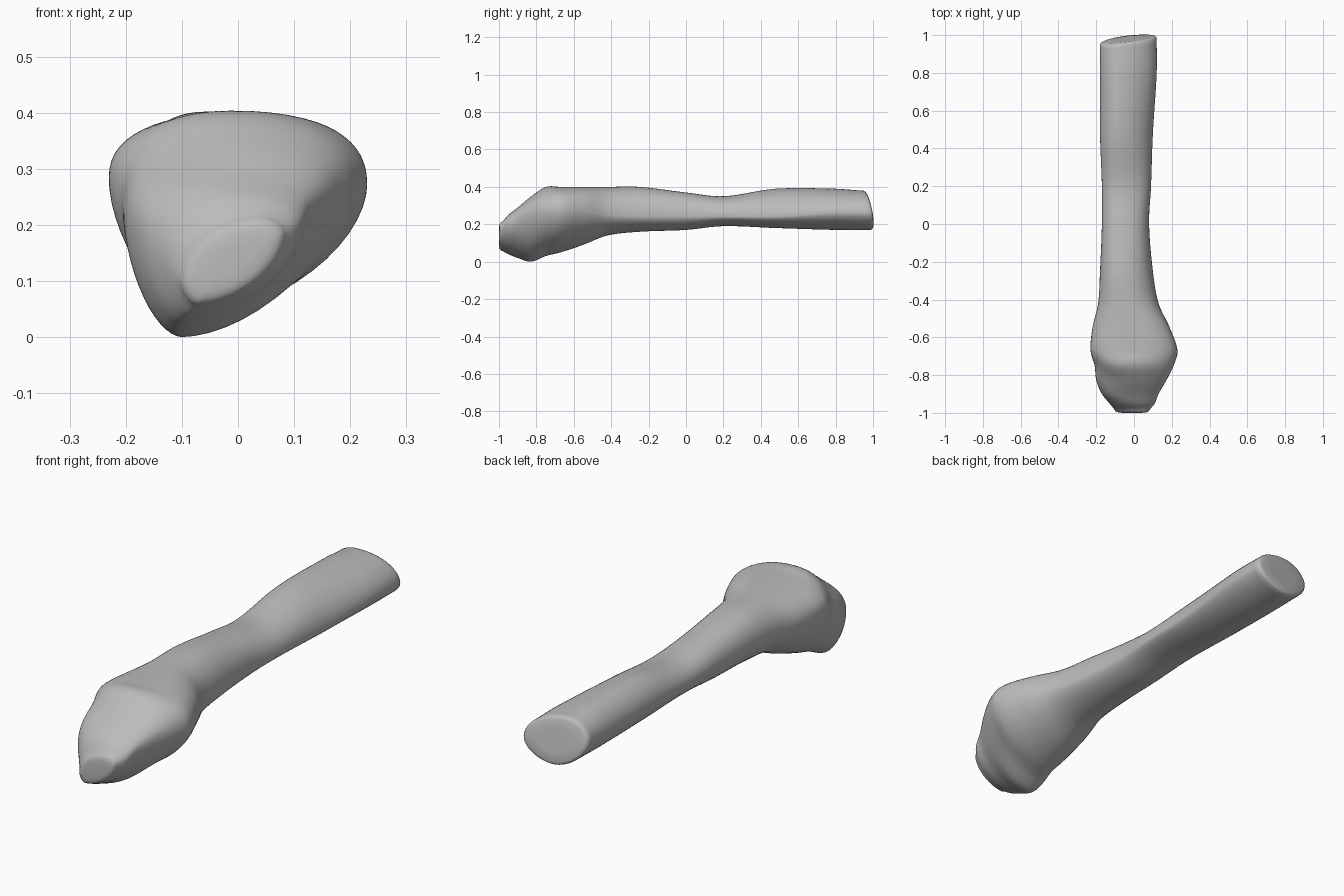
import bpy
import bmesh
import math
from mathutils import Vector

cube = bpy.data.objects.get("Cube")
if cube:
    bpy.data.objects.remove(cube, do_unlink=True)

# Cross-sections along the bone, in hundredths:
# y, left, right, bottom, top, x of top, x of bottom, z of left, z of right, roundness
SECTIONS = [
    (-99, -10, 8, 6, 21, 4, -7, 10, 18, 20),
    (-95, -13, 11, 4, 25, 1, -9, 14, 20, 22),
    (-90, -17, 13, 2, 29, -2, -10, 18, 23, 24),
    (-83, -20, 17, 0, 35, -5, -10, 21, 26, 24),
    (-75, -21, 21, 3, 40, -3, -8, 25, 27, 23),
    (-67, -23, 23, 5, 40, 1, -6, 28, 27, 24),
    (-55, -22, 19, 9, 40, 0, -5, 28, 27, 23),
    (-42, -19, 13, 14, 40, -4, -4, 28, 25, 22),
    (-25, -18, 10, 16, 40, -6, -4, 28, 24, 22),
    (0, -17, 8, 17, 37, -6, -4, 27, 24, 23),
    (20, -17, 9, 19, 35, -6, -4, 27, 24, 22),
    (48, -18, 10, 18, 39, -8, -5, 29, 24, 19),
    (80, -18, 12, 17, 39, -8, -4, 29, 26, 19),
    (97, -18, 12, 17, 38, -7, -3, 29, 26, 20),
]
STEPS = 8
QUARTER = 14


def spline(a, b, c, d, t):
    """Smooth value between b and c, allowing for uneven spacing in y."""
    span = c[0] - b[0]
    out = []
    for i in range(len(b)):
        m0 = (c[i] - a[i]) / (c[0] - a[0]) * span
        m1 = (d[i] - b[i]) / (d[0] - b[0]) * span
        out.append((2 * t**3 - 3 * t**2 + 1) * b[i] + (t**3 - 2 * t**2 + t) * m0
                   + (3 * t**2 - 2 * t**3) * c[i] + (t**3 - t**2) * m1)
    return out


def power(value, n):
    return math.copysign(abs(value) ** (2 / n), value)


def ring(section, scale=1.0):
    """One closed loop made of four rounded quarters between the extremes."""
    y, left, right, bottom, top, xt, xb, zl, zr = [v / 100 for v in section[:9]]
    mid = Vector(((left + right) / 2, y, (top + bottom) / 2))
    points = []
    for k in range(4 * QUARTER):
        angle = math.tau * k / (4 * QUARTER)
        c, s = math.cos(angle), math.sin(angle)
        n = section[9] / 10 if s > 0 else 1.75
        c, s = power(c, n), power(s, n)
        side, z_side = (right, zr) if c > 0 else (left, zl)
        pole, z_pole = (xt, top) if s > 0 else (xb, bottom)
        p = Vector((pole + (side - pole) * abs(c), y,
                    z_side + (z_pole - z_side) * abs(s)))
        p = mid + (p - mid) * scale
        # Slant the cut end of the shaft
        weight = max(0, (y - 0.8) / 0.17)
        p.y += weight * (0.1 * (p.x + 0.03) - 0.17 * (p.z - 0.27))
        # Shallow hollow on the sloping end of the head
        gap = (p - Vector((-0.13, -0.8, 0.31))).length / 0.08
        p += Vector((0.3, 0.5, -0.8)) * 0.025 * math.exp(-gap * gap)
        points.append(p)
    return points


def shifted(section, offset):
    return (section[0] + offset,) + tuple(section[1:])


# Loft the rings, rounding the rim at both ends
rings = []
first, last = SECTIONS[0], SECTIONS[-1]
for offset, scale in ((-1, 0.4), (-0.9, 0.7), (-0.6, 0.88)):
    rings.append(ring(shifted(first, offset), scale))
for i in range(len(SECTIONS) - 1):
    b, c = SECTIONS[i], SECTIONS[i + 1]
    a = SECTIONS[i - 1] if i else shifted(b, b[0] - c[0])
    d = SECTIONS[i + 2] if i + 2 < len(SECTIONS) else shifted(c, c[0] - b[0])
    for step in range(STEPS):
        rings.append(ring(spline(a, b, c, d, step / STEPS)))
rings.append(ring(last))
for offset, scale in ((0.8, 0.96), (1.2, 0.88), (1.2, 0.5)):
    rings.append(ring(shifted(last, offset), scale))

bm = bmesh.new()
loops = [[bm.verts.new(p) for p in points] for points in rings]
for low, high in zip(loops, loops[1:]):
    for k in range(len(low)):
        j = (k + 1) % len(low)
        bm.faces.new((low[k], low[j], high[j], high[k]))
bm.faces.new(loops[0])
bm.faces.new(loops[-1])
bmesh.ops.recalc_face_normals(bm, faces=bm.faces)
mesh = bpy.data.meshes.new("bone_shaft_and_head")
bm.to_mesh(mesh)
bm.free()

bone = bpy.data.objects.new("bone_shaft_and_head", mesh)
bpy.context.collection.objects.link(bone)

# Plain grey surface
grey = bpy.data.materials.new("plain grey")
grey.use_nodes = True
colour = (0.5, 0.5, 0.5, 1)
grey.diffuse_color = colour
grey.node_tree.nodes["Principled BSDF"].inputs["Base Color"].default_value = colour
mesh.materials.append(grey)

bpy.context.view_layer.objects.active = bone
bone.select_set(True)
bpy.ops.object.shade_smooth_by_angle(angle=math.radians(50))
